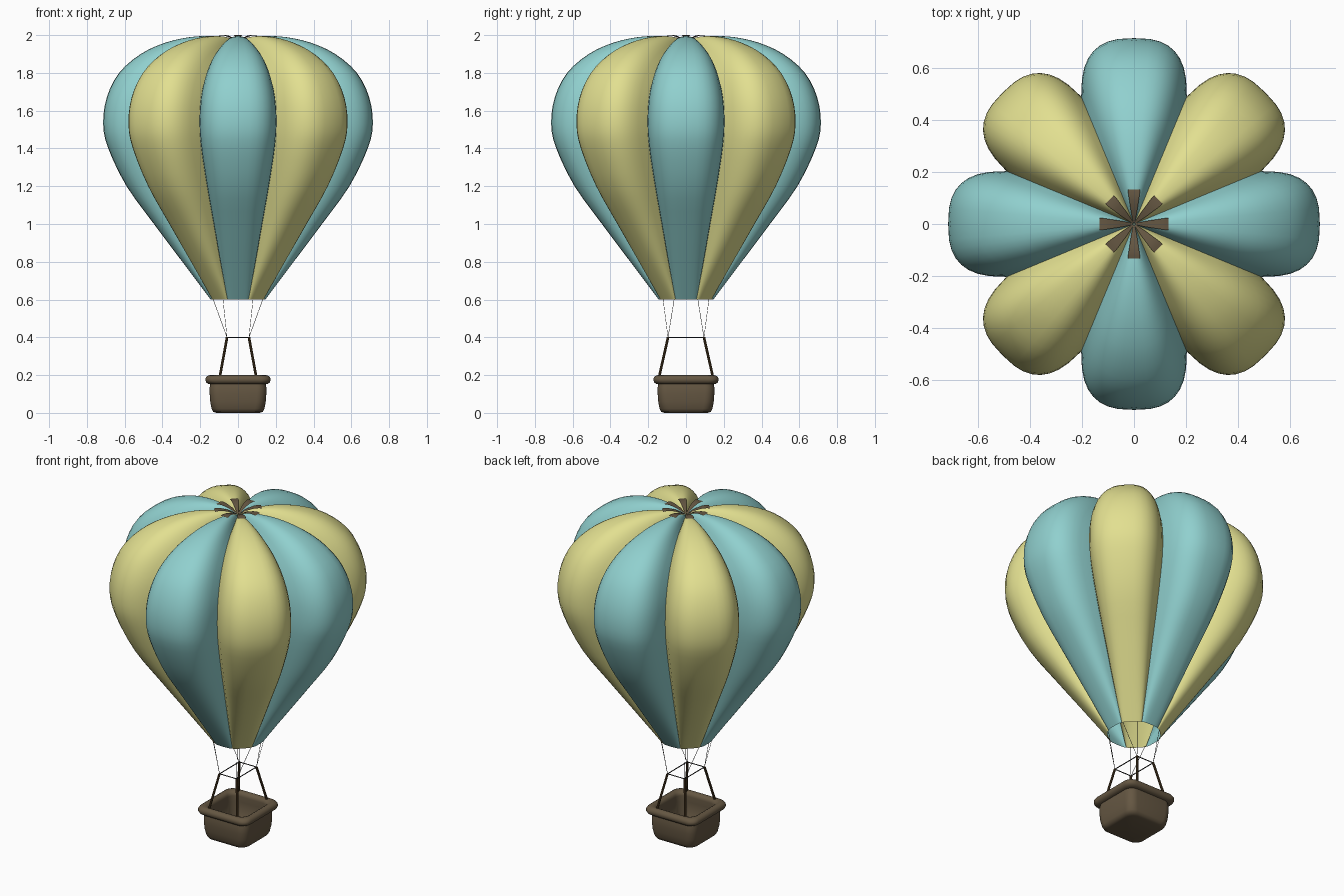
import bpy, bmesh, math
from mathutils import Vector, Matrix

if "Cube" in bpy.data.objects:
    bpy.data.objects.remove(bpy.data.objects["Cube"])


def material(name, rgb):
    m = bpy.data.materials.new(name)
    m.diffuse_color = (*rgb, 1)
    m.use_nodes = True
    m.node_tree.nodes["Principled BSDF"].inputs["Base Color"].default_value = m.diffuse_color
    return m


TEAL = material("teal cloth", (0.28, 0.63, 0.62))
YELLOW = material("yellow cloth", (0.76, 0.74, 0.28))
WICKER = material("wicker brown", (0.13, 0.095, 0.055))
WOOD = material("dark wood", (0.07, 0.04, 0.015))
ROPE = material("rope", (0.03, 0.03, 0.03))


def finish(name, bm, mat, angle=40):
    bmesh.ops.remove_doubles(bm, verts=bm.verts, dist=1e-5)
    me = bpy.data.meshes.new(name)
    bm.to_mesh(me)
    bm.free()
    me.materials.append(mat)
    ob = bpy.data.objects.new(name, me)
    bpy.context.collection.objects.link(ob)
    bpy.ops.object.select_all(action='DESELECT')
    ob.select_set(True)
    bpy.context.view_layer.objects.active = ob
    bpy.ops.object.shade_smooth_by_angle(angle=math.radians(angle))
    return ob


def loft(bm, rings, closed=False):
    rows = [[bm.verts.new(p) for p in r] for r in rings]
    n = len(rows[0])
    for a, b in zip(rows, rows[1:]):
        for i in range(n if closed else n - 1):
            j = (i + 1) % n
            bm.faces.new((a[i], a[j], b[j], b[i]))
    return rows


def smooth_path(pts, steps):
    # Catmull-Rom through the given profile points
    pts = [Vector(p) for p in pts]
    ext = [2 * pts[0] - pts[1]] + pts + [2 * pts[-1] - pts[-2]]
    out = []
    for i in range(len(pts) - 1):
        a, b, c, d = ext[i:i + 4]
        for s in range(steps):
            t = s / steps
            out.append(0.5 * (2 * b + (c - a) * t + (2 * a - 5 * b + 4 * c - d) * t * t
                              + (3 * b - a - 3 * c + d) * t ** 3))
    return out + [pts[-1]]


def bar(bm, p, q, r, sides=4):
    p, q = Vector(p), Vector(q)
    rot = (q - p).to_track_quat('Z', 'Y').to_matrix().to_4x4()
    bmesh.ops.create_cone(bm, cap_ends=True, segments=sides, radius1=r, radius2=r,
                          depth=(q - p).length,
                          matrix=Matrix.Translation((p + q) / 2) @ rot)


# envelope: each gore bulges from its seams (valley) out to its centre line (ridge)
ridge = smooth_path([(.145, .6), (.295, .8), (.445, 1.0), (.59, 1.2), (.687, 1.4), (.714, 1.53),
                     (.695, 1.67), (.63, 1.8), (.515, 1.9), (.385, 1.96), (.25, 1.99),
                     (.13, 1.994), (.05, 1.98), (0, 1.955)], 3)
valley = smooth_path([(.134, .6), (.225, .8), (.31, 1.0), (.395, 1.2), (.468, 1.4), (.49, 1.53),
                      (.475, 1.66), (.42, 1.77), (.34, 1.85), (.25, 1.9), (.165, 1.93),
                      (.085, 1.945), (.03, 1.952), (0, 1.955)], 3)
N, POW = 16, 2 / 2.7
for k in range(8):
    turn = Matrix.Rotation(k * math.pi / 4, 3, 'Z')
    rings = []
    for rg, vl in zip(ridge, valley):
        ring = []
        for i in range(N + 1):
            th = math.pi * (i / N - 0.5)
            side = math.copysign(abs(math.sin(th)) ** POW, th) if i != N / 2 else 0
            out = max(math.cos(th), 0) ** POW if 0 < i < N else 0
            c = vl.lerp(rg, out)
            ring.append(turn @ Vector((c.x, side * vl.x * math.tan(math.pi / 8), c.y)))
        rings.append(ring)
    bm = bmesh.new()
    loft(bm, rings)
    bmesh.ops.dissolve_degenerate(bm, dist=1e-6, edges=bm.edges)
    finish(f"envelope_gore_{k + 1}", bm, YELLOW if k % 2 else TEAL, 60)

# crown straps: eight small flared tabs at the top
bm = bmesh.new()
for k in range(8):
    turn = Matrix.Rotation(k * math.pi / 4, 3, 'Z')
    loft(bm, [[turn @ Vector((r, s * w, z)) for s in (-1, 1)]
              for r, w, z in ((.005, .003, 1.965), (.05, .012, 1.987),
                              (.09, .018, 1.998), (.115, .022, 2.0), (.132, .023, 1.997))])
finish("crown_straps", bm, WICKER)


# basket: rounded-square wall with rolled rim, hollow inside
def rounded_square(h, z, c):
    c = min(c, h)
    return [Vector(((h - c) * sx + c * math.cos(a), (h - c) * sy + c * math.sin(a), z))
            for q, (sx, sy) in enumerate(((1, 1), (-1, 1), (-1, -1), (1, -1)))
            for a in [(q + i / 6) * math.pi / 2 for i in range(7)]]


wall = [(.115, 0), (.132, .006), (.14, .022), (.147, .06), (.15, .1), (.15, .135), (.147, .15)]
rim = [(.149 + .024 * math.cos(a), .176 + .024 * math.sin(a))
       for a in [math.radians(-95 + 28 * i) for i in range(11)]]
inner = [(.126, .14), (.122, .03), (.11, .02)]
bm = bmesh.new()
rows = loft(bm, [rounded_square(h, z, .05) for h, z in wall + rim + inner], True)
bm.faces.new(rows[0][::-1])
bm.faces.new(rows[-1])
finish("basket", bm, WICKER, 50)

# four leaning posts, burner frame and suspension ropes
posts, frame, ropes = bmesh.new(), bmesh.new(), bmesh.new()
corners = [(1, 1), (-1, 1), (-1, -1), (1, -1)]
tops = [Vector((.058 * x, .095 * y, .4)) for x, y in corners]
for i, (x, y) in enumerate(corners):
    bar(posts, (.1 * x, .147 * y, .17), tops[i], .007, 8)
    bar(frame, tops[i], tops[(i + 1) % 4], .003, 6)
    for ax, ay in ((.08, .122), (.133, .062)):
        bar(ropes, tops[i], (ax * x, ay * y, .605), .0013)
finish("basket_posts", posts, WOOD)
finish("burner_frame", frame, ROPE)
finish("suspension_ropes", ropes, ROPE)
